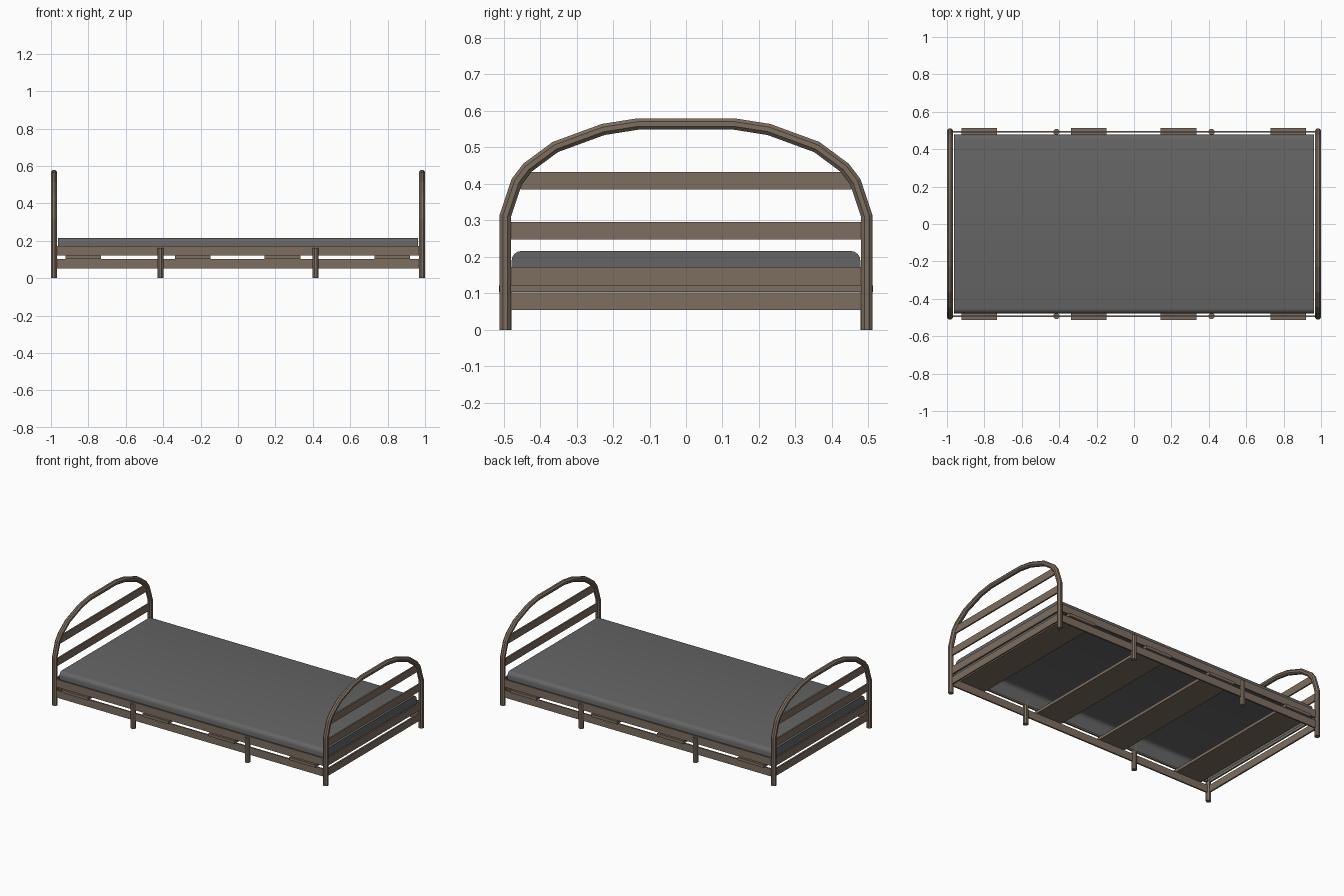
import bpy, bmesh, math
from mathutils import Vector

if "Cube" in bpy.data.objects:
    bpy.data.objects.remove(bpy.data.objects["Cube"])


def material(name, rgb):
    m = bpy.data.materials.new(name)
    m.diffuse_color = (*rgb, 1)
    m.use_nodes = True
    m.node_tree.nodes["Principled BSDF"].inputs["Base Color"].default_value = m.diffuse_color
    return m


BROWN = material("brown metal", (0.205, 0.157, 0.118))
GREY = material("mattress grey", (0.13, 0.13, 0.13))


def finish(name, bm, mat):
    bmesh.ops.recalc_face_normals(bm, faces=bm.faces)
    me = bpy.data.meshes.new(name)
    bm.to_mesh(me)
    bm.free()
    me.materials.append(mat)
    ob = bpy.data.objects.new(name, me)
    bpy.context.collection.objects.link(ob)
    return ob


def box(name, x, y, z, mat=BROWN):
    bm = bmesh.new()
    bmesh.ops.create_cube(bm, size=1)
    for v in bm.verts:
        v.co = [(r[0] + r[1]) / 2 + c * (r[1] - r[0]) for r, c in zip((x, y, z), v.co)]
    return finish(name, bm, mat)


def tube(name, x, path, r=0.0168, sides=8):
    """Mitred tube along a path of (y, z) points in the plane at x."""
    bm = bmesh.new()
    pts = [Vector((0, y, z)) for y, z in path]
    rings = []
    for i, p in enumerate(pts):
        a = (p - pts[max(i - 1, 0)]).normalized()
        b = (pts[min(i + 1, len(pts) - 1)] - p).normalized()
        t = (a + b).normalized()
        n = Vector((0, -t.z, t.y))
        miter = 1 / max(t.dot(a), t.dot(b))
        ring = []
        for k in range(sides):
            ang = 2 * math.pi * (k + 0.5) / sides
            co = p + n * math.cos(ang) * r * miter
            co.x = x + math.sin(ang) * r
            ring.append(bm.verts.new(co))
        rings.append(ring)
    for r0, r1 in zip(rings, rings[1:]):
        for k in range(sides):
            j = (k + 1) % sides
            bm.faces.new((r0[k], r0[j], r1[j], r1[k]))
    bm.faces.new(rings[0])
    bm.faces.new(rings[-1])
    return finish(name, bm, BROWN)


# Arched end frames with flat cross bars
half = [(-0.495, 0), (-0.495, 0.313), (-0.464, 0.406), (-0.435, 0.444),
        (-0.358, 0.501), (-0.227, 0.549), (-0.132, 0.564)]
arch = half + [(-y, z) for y, z in reversed(half)]
bars = [(0.49, 0.055, 0.102), (0.49, 0.122, 0.172), (0.49, 0.248, 0.296), (0.454, 0.384, 0.432)]
for s, end in ((-1, "head"), (1, "foot")):
    x = s * 0.9845
    tube(end + "_arch", x, arch)
    for i, (w, z0, z1) in enumerate(bars):
        box(f"{end}_bar_{i + 1}", (x - 0.005, x + 0.005), (-w, w), (z0, z1))

# Side rails and middle legs
for s, side in ((-1, "front"), (1, "back")):
    y = s * 0.493
    for level, z in (("lower", (0.053, 0.102)), ("upper", (0.122, 0.172))):
        box(f"{side}_{level}_rail", (-0.98, 0.98), (y - 0.005, y + 0.005), z)
    for i, x in enumerate((-0.415, 0.415)):
        tube(f"{side}_middle_leg_{i + 1}", x, [(y, 0), (y, 0.163)])

# Wide slats under the mattress
for i, x in enumerate((-0.828, -0.242, 0.238, 0.824)):
    box(f"slat_{i + 1}", (x - 0.095, x + 0.095), (-0.512, 0.512), (0.103, 0.122))

# Mattress shell: rounded upper long edges, open underneath
mattress = box("mattress", (-0.963, 0.963), (-0.478, 0.478), (0.122, 0.216), GREY)
bm = bmesh.new()
bm.from_mesh(mattress.data)
top_edges = [e for e in bm.edges if abs(e.verts[0].co.x - e.verts[1].co.x) > 1
             and e.verts[0].co.z > 0.2]
bmesh.ops.bevel(bm, geom=top_edges, offset=0.027, segments=4, profile=0.5, affect='EDGES')
under = [f for f in bm.faces if f.normal.z < -0.9]
bmesh.ops.delete(bm, geom=under, context='FACES')
bm.to_mesh(mattress.data)
bm.free()
bpy.context.view_layer.objects.active = mattress
mattress.select_set(True)
bpy.ops.object.shade_smooth_by_angle(angle=math.radians(35))
